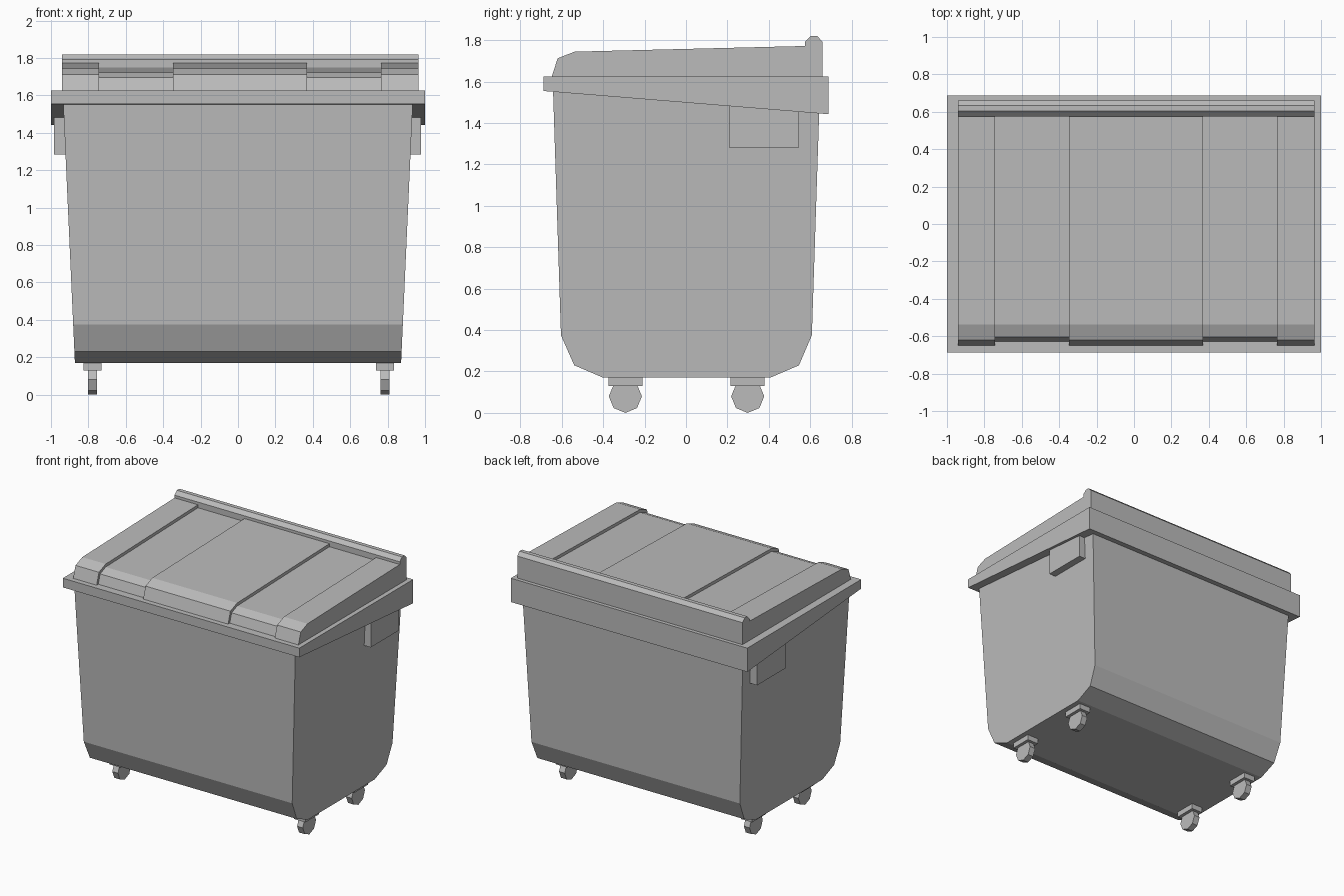
import bpy, bmesh
from math import radians
from mathutils import Matrix

cube = bpy.data.objects.get("Cube")
if cube:
    bpy.data.objects.remove(cube, do_unlink=True)

grey = bpy.data.materials.new("mid_grey")
grey.use_nodes = True
grey.diffuse_color = (0.5, 0.5, 0.5, 1)
grey.node_tree.nodes["Principled BSDF"].inputs["Base Color"].default_value = (0.5, 0.5, 0.5, 1)


def finish(bm, name):
    bmesh.ops.recalc_face_normals(bm, faces=bm.faces)
    mesh = bpy.data.meshes.new(name)
    bm.to_mesh(mesh)
    bm.free()
    mesh.materials.append(grey)
    obj = bpy.data.objects.new(name, mesh)
    bpy.context.collection.objects.link(obj)
    return obj


def extrude(name, profile, x0, x1, taper=None):
    """Extrude a (y, z) profile along x; taper gives the half width at height z."""
    bm = bmesh.new()
    ends = []
    for side, x in ((-1, x0), (1, x1)):
        verts = [bm.verts.new((side * taper(z) if taper else x, y, z)) for y, z in profile]
        ends.append(verts)
        bm.faces.new(verts)
    for i in range(len(profile)):
        j = (i + 1) % len(profile)
        bm.faces.new((ends[0][i], ends[0][j], ends[1][j], ends[1][i]))
    return finish(bm, name)


def box(name, x0, x1, y0, y1, z0, z1):
    return extrude(name, [(y0, z0), (y1, z0), (y1, z1), (y0, z1)], x0, x1)


# Tapered container with bevelled lower edges
body = [(-0.40, 0.17), (-0.54, 0.23), (-0.604, 0.375), (-0.643, 1.58),
        (0.645, 1.50), (0.608, 0.375), (0.546, 0.23), (0.406, 0.17)]
extrude("container_body", body, 0, 0, lambda z: 0.872 + 0.045 * (z - 0.17))

# Rim collar, deeper at the back
extrude("rim", [(-0.688, 1.555), (0.688, 1.443), (0.688, 1.625), (-0.688, 1.625)], -1, 1)

# Lid: raised panels alternating with sunken ones
raised = [(-0.65, 1.62), (-0.62, 1.713), (-0.538, 1.745), (0.60, 1.773), (0.60, 1.62)]
sunken = [(-0.63, 1.62), (-0.605, 1.695), (-0.538, 1.722), (0.60, 1.75), (0.60, 1.62)]
edges = [-0.94, -0.742, -0.348, 0.37, 0.765, 0.965]
for i in range(5):
    kind, profile = (("sunken", sunken) if i % 2 else ("raised", raised))
    extrude(f"lid_{kind}_panel_{i + 1}", profile, edges[i], edges[i + 1])

# Hinge bar along the back of the lid
extrude("hinge_bar", [(0.576, 1.62), (0.576, 1.793), (0.603, 1.82), (0.634, 1.82),
                      (0.66, 1.793), (0.66, 1.62)], edges[0], edges[-1])

# Side lifting blocks
box("right_lifting_block", -0.985, -0.90, 0.207, 0.547, 1.283, 1.51)
box("left_lifting_block", 0.90, 0.978, 0.207, 0.547, 1.283, 1.51)

# Casters: mounting plate and eight-sided wheel
for x, side in ((-0.778, "right"), (0.785, "left")):
    for y, end in ((-0.293, "front"), (0.298, "back")):
        box(f"{end}_{side}_caster_plate", x - 0.048, x + 0.048, y - 0.082, y + 0.082, 0.129, 0.172)
        bm = bmesh.new()
        bmesh.ops.create_cone(bm, cap_ends=True, segments=8, radius1=0.08, radius2=0.08, depth=0.048,
                              matrix=Matrix.Translation((x, y, 0.08)) @ Matrix.Rotation(radians(90), 4, "Y"))
        finish(bm, f"{end}_{side}_wheel")
